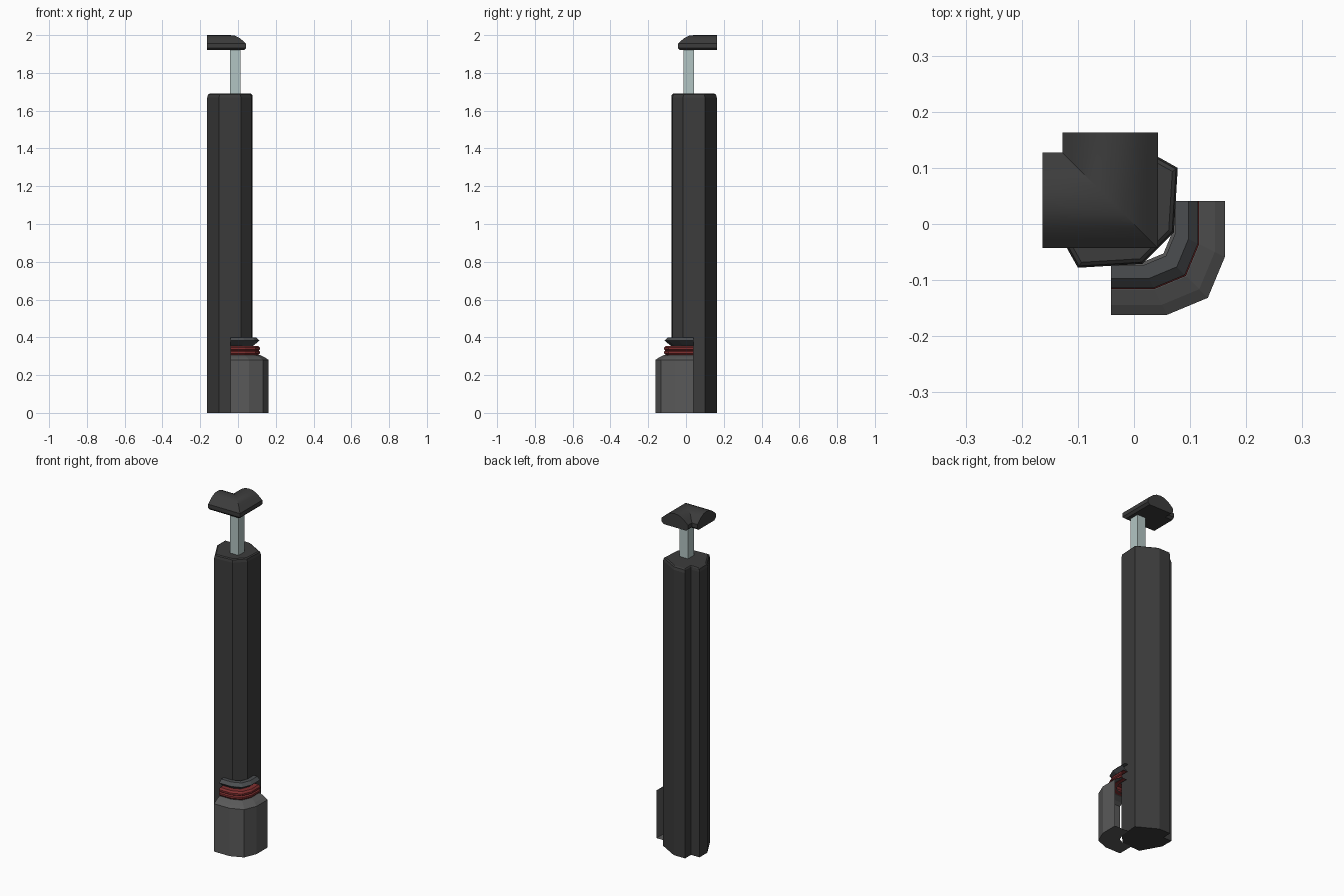
import bpy
from mathutils import Vector

if "Cube" in bpy.data.objects:
    bpy.data.objects.remove(bpy.data.objects["Cube"])


def material(name, r, g, b, a=1.0):
    m = bpy.data.materials.new(name)
    m.diffuse_color = (r, g, b, a)
    m.use_nodes = True
    m.node_tree.nodes["Principled BSDF"].inputs["Base Color"].default_value = m.diffuse_color
    return m


DARK = material("dark_stone", 0.045, 0.045, 0.045)
GREY = material("grey_stone", 0.10, 0.10, 0.10)
TRIM = material("top_ring_grey", 0.07, 0.075, 0.08)
RED = material("red_band", 0.22, 0.03, 0.03)
GLASS = material("pale_glass", 0.45, 0.56, 0.55)


def loft(name, rows, mat, closed=False, caps=False, smooth=None):
    """Skin a list of equally long point rows; closed joins each row into a loop."""
    n = len(rows[0])
    verts = [p for row in rows for p in row]
    faces = []
    for i in range(len(rows) - 1):
        for j in range(n if closed else n - 1):
            k = (j + 1) % n
            faces.append((i * n + j, i * n + k, (i + 1) * n + k, (i + 1) * n + j))
    if caps:
        faces.append(tuple(reversed(range(n))))
        faces.append(tuple(range((len(rows) - 1) * n, len(rows) * n)))
    me = bpy.data.meshes.new(name)
    me.from_pydata(verts, [], faces)
    me.materials.append(mat)
    ob = bpy.data.objects.new(name, me)
    bpy.context.collection.objects.link(ob)
    bpy.ops.object.select_all(action='DESELECT')
    ob.select_set(True)
    bpy.context.view_layer.objects.active = ob
    if smooth:
        bpy.ops.object.shade_smooth_by_angle(angle=smooth)
    return ob


def mirrored(half):
    """Complete an outline across the diagonal y = -x."""
    return half + [(-y, -x) for x, y in reversed(half)]


# Corner wall: faceted L-shaped column with a bevelled top
outline = mirrored([(-0.10, -0.078), (0.015, -0.071)])
outline += [(-0.035, 0.163), (-0.108, 0.163), (-0.108, 0.108),
            (-0.163, 0.108), (-0.163, 0.035)]
centre = Vector((-0.03, 0.03))


def layer(z, s):
    return [(*(centre + (Vector(p) - centre) * s), z) for p in outline]


loft("corner_wall", [layer(0, 1), layer(1.67, 1), layer(1.685, 0.97), layer(1.69, 0.91)],
     DARK, closed=True, caps=True)

# Glass post between the wall and the cap
lo, hi = -0.043, 0.012
square = [(lo, -hi), (hi, -hi), (hi, -lo), (lo, -lo)]
loft("glass_post", [[(x, y, z) for x, y in square] for z in (1.68, 1.94)],
     GLASS, closed=True, caps=True)

# Coping cap: domed rail mitred round the corner
mid = -0.042
half = [(0.073, 1.92), (0.085, 1.932), (0.085, 1.955), (0.068, 1.97),
        (0.05, 1.985), (0.025, 1.997)]
dome = [(mid + d, z) for d, z in half] + [(mid, 2.0)]
dome += [(mid - d, z) for d, z in reversed(half)]
loft("coping_cap", [[(c, 0.163, z) for c, z in dome],
                    [(c, -c, z) for c, z in dome],
                    [(-0.163, -c, z) for c, z in dome]],
     DARK, closed=True, caps=True, smooth=0.6)

# Corner pier: quarter-round faceted sections round the wall's outer corner
quarter = [(0, -1), (0.49, -1), (0.85, -0.85), (1, -0.49), (1, 0)]
sections = {
    "pier_base": (GREY, [(0.11, 0), (0.203, 0), (0.203, 0.28), (0.185, 0.293),
                         (0.158, 0.306), (0.125, 0.306)]),
    "pier_red_band": (RED, [(0.13, 0.305), (0.148, 0.305), (0.157, 0.315), (0.157, 0.325),
                            (0.15, 0.33), (0.157, 0.335), (0.157, 0.345),
                            (0.148, 0.355), (0.12, 0.355)]),
    "pier_top_ring": (TRIM, [(0.12, 0.355), (0.13, 0.362), (0.155, 0.383),
                             (0.138, 0.40), (0.115, 0.40)]),
}
for name, (mat, profile) in sections.items():
    rows = [[(-0.041 + r * qx, 0.041 + r * qy, z) for r, z in profile]
            for qx, qy in quarter]
    loft(name, list(reversed(rows)), mat)
